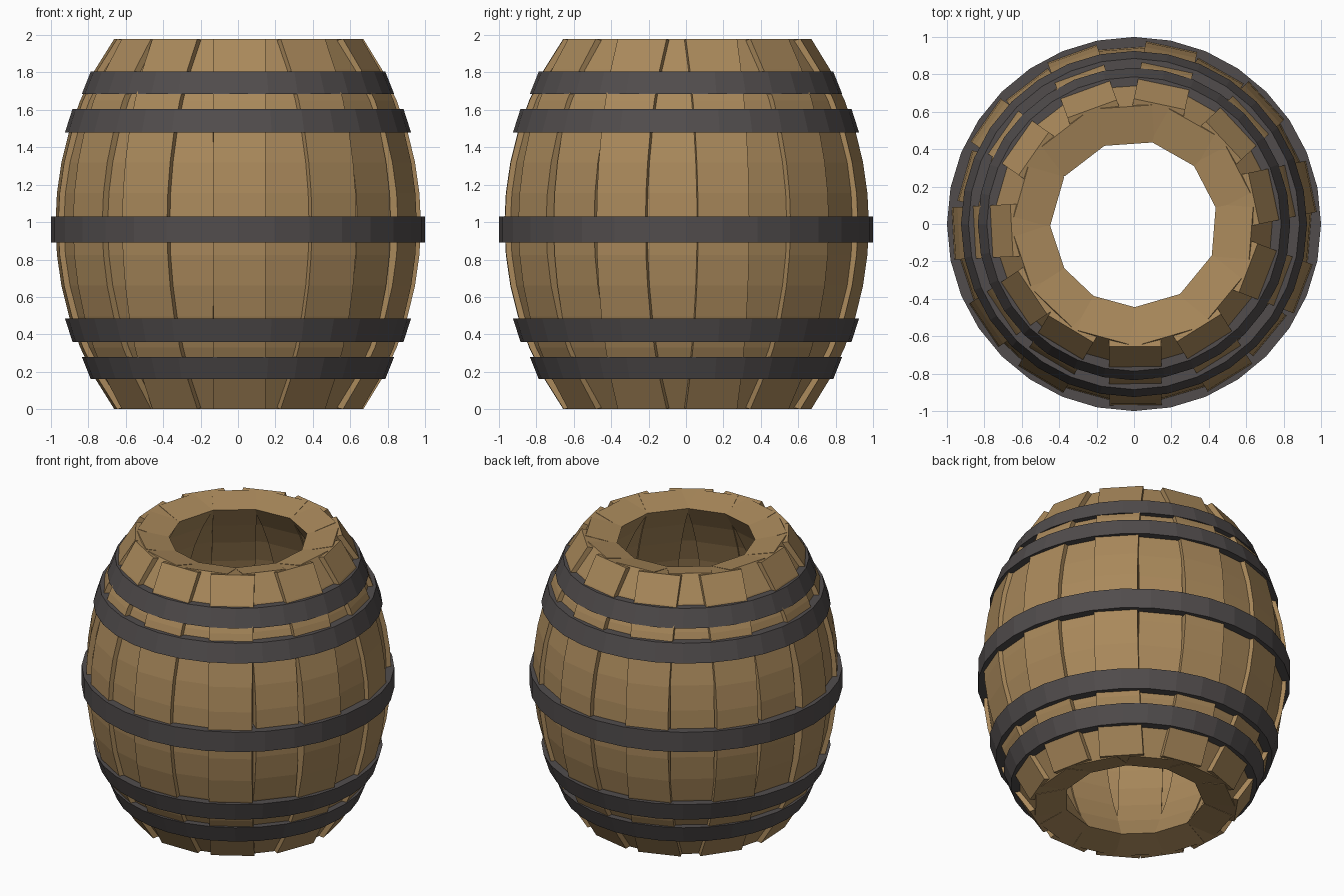
import bpy, bmesh, math
from mathutils import Vector

if "Cube" in bpy.data.objects:
    bpy.data.objects.remove(bpy.data.objects["Cube"])


def material(name, rgb):
    m = bpy.data.materials.new(name)
    m.diffuse_color = (*rgb, 1)
    m.use_nodes = True
    m.node_tree.nodes["Principled BSDF"].inputs["Base Color"].default_value = m.diffuse_color
    return m


wood = material("oak_wood", (0.40, 0.25, 0.105))
iron = material("dark_iron", (0.082, 0.073, 0.073))

MID, HALF, SAG = 0.99, 0.99, 0.315
ARC = (HALF ** 2 + SAG ** 2) / (2 * SAG)


def bulge(dz):
    """How far the barrel side falls in at height dz from the middle."""
    return ARC - math.sqrt(ARC ** 2 - dz ** 2)


def finish(name, bm, mat):
    bmesh.ops.recalc_face_normals(bm, faces=bm.faces)
    me = bpy.data.meshes.new(name)
    bm.to_mesh(me)
    bm.free()
    me.materials.append(mat)
    ob = bpy.data.objects.new(name, me)
    bpy.context.collection.objects.link(ob)
    return ob


def stave(name, degrees, radius, width=0.28, thick=0.20, steps=12):
    """A thick curved plank whose ends tip in slightly towards the axis."""
    a = math.radians(degrees)
    out = Vector((math.cos(a), math.sin(a), 0))
    side = Vector((-out.y, out.x, 0))
    bm = bmesh.new()
    rings = []
    for i in range(steps + 1):
        t = 2 * i / steps - 1
        r = radius - bulge(t * HALF)
        corners = []
        for depth, s in ((0, -1), (0, 1), (thick, 1), (thick, -1)):
            z = MID + t * (HALF - (0.045 if depth else 0))
            p = out * (r - depth) + side * (s * width / 2)
            corners.append(bm.verts.new((p.x, p.y, z)))
        rings.append(corners)
    for lo, hi in zip(rings, rings[1:]):
        for k in range(4):
            n = (k + 1) % 4
            bm.faces.new((lo[k], lo[n], hi[n], hi[k]))
    bm.faces.new(rings[0])
    bm.faces.new(rings[-1])
    return finish(name, bm, wood)


def hoop(name, z0, z1, r0, r1, thick=0.19, sides=32):
    """A sloping ring with a rectangular section."""
    bm = bmesh.new()
    section = ((r0, z0), (r1, z1), (r1 - thick, z1), (r0 - thick, z0))
    rings = []
    for i in range(sides):
        a = 2 * math.pi * i / sides
        rings.append([bm.verts.new((r * math.cos(a), r * math.sin(a), z))
                      for r, z in section])
    for i in range(sides):
        A, B = rings[i], rings[(i + 1) % sides]
        for k in range(4):
            n = (k + 1) % 4
            bm.faces.new((A[k], B[k], B[n], A[n]))
    return finish(name, bm, iron)


# Raised staves at uneven spacing, with a sunken stave between each pair
raised = [-89.5, -58, -21, 12, 43, 78, 110, 145, 183, 214, 239]
for i, a in enumerate(raised):
    b = raised[(i + 1) % len(raised)]
    if b < a:
        b += 360
    stave(f"raised_stave_{i + 1}", a, 0.97)
    stave(f"sunken_stave_{i + 1}", (a + b) / 2, 0.943)

# Hoops: one round the belly, two mirrored pairs
hoop("belly_hoop", 0.89, 1.03, 1.0, 1.0)
for label, z0, z1, r0, r1 in (("quarter", 1.48, 1.605, 0.925, 0.885),
                              ("end", 1.685, 1.805, 0.835, 0.787)):
    hoop(f"upper_{label}_hoop", z0, z1, r0, r1)
    hoop(f"lower_{label}_hoop", 1.965 - z1, 1.965 - z0, r1, r0)
